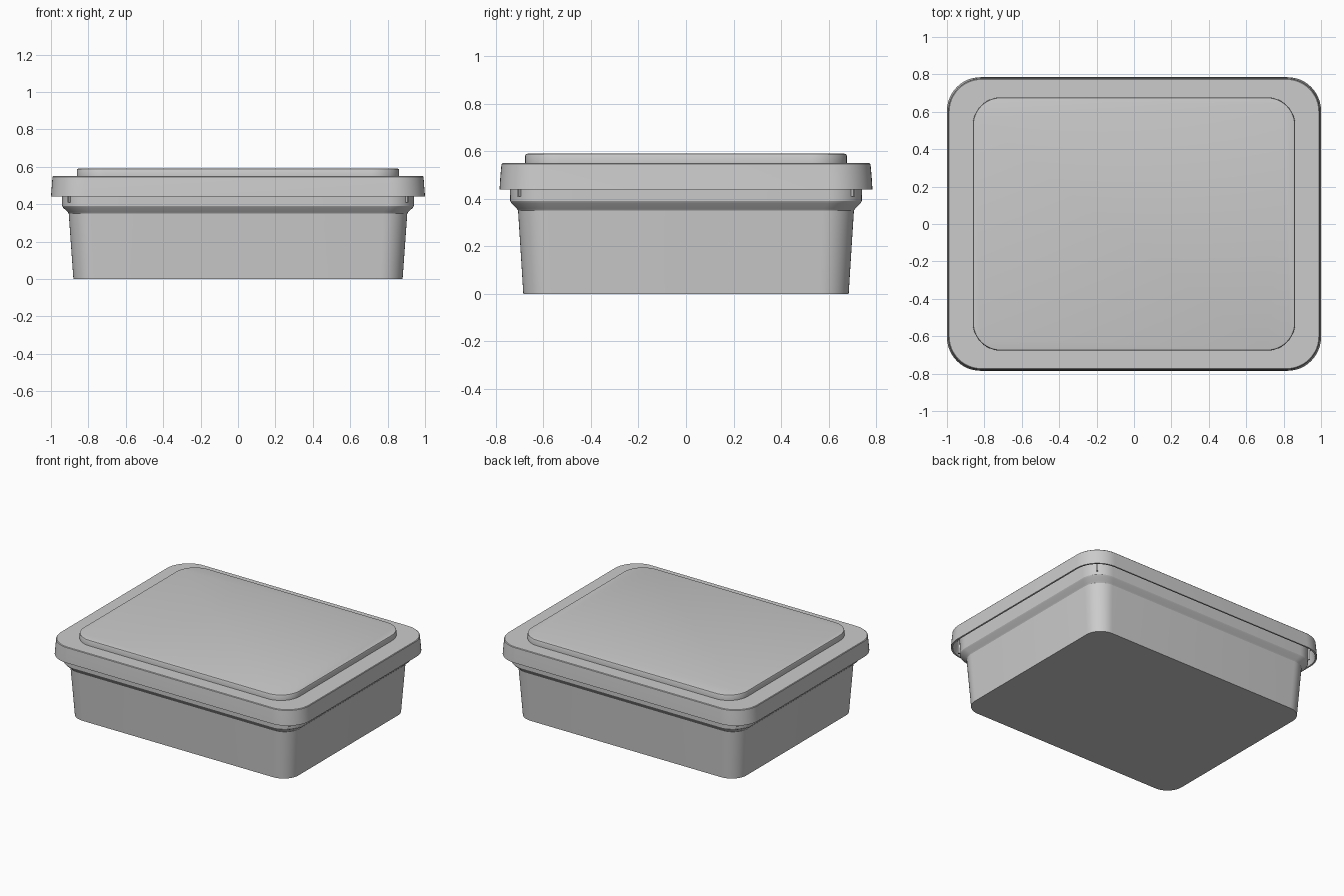
import bpy, bmesh, math

if "Cube" in bpy.data.objects:
    bpy.data.objects.remove(bpy.data.objects["Cube"])

SEG = 12  # segments per rounded corner


def ring(bm, hx, hy, r, z):
    """Rounded rectangle loop with half sizes hx, hy and corner radius r."""
    verts = []
    for q, (sx, sy) in enumerate([(1, 1), (-1, 1), (-1, -1), (1, -1)]):
        for i in range(SEG + 1):
            a = math.pi / 2 * (q + i / SEG)
            verts.append(bm.verts.new((sx * (hx - r) + r * math.cos(a),
                                       sy * (hy - r) + r * math.sin(a), z)))
    return verts


def finish(bm, name):
    bmesh.ops.recalc_face_normals(bm, faces=bm.faces)
    me = bpy.data.meshes.new(name)
    bm.to_mesh(me)
    bm.free()
    ob = bpy.data.objects.new(name, me)
    bpy.context.collection.objects.link(ob)
    bpy.ops.object.select_all(action='DESELECT')
    ob.select_set(True)
    bpy.context.view_layer.objects.active = ob
    bpy.ops.object.shade_smooth_by_angle(angle=math.radians(25))
    return ob


def loft(name, profile):
    """Skin the rounded rectangles in order and cap both ends."""
    bm = bmesh.new()
    loops = [ring(bm, *p) for p in profile]
    n = len(loops[0])
    for a, b in zip(loops, loops[1:]):
        for i in range(n):
            j = (i + 1) % n
            bm.faces.new((a[i], a[j], b[j], b[i]))
    bm.faces.new(loops[0][::-1])
    bm.faces.new(loops[-1])
    return finish(bm, name)


# Tapered tub: outside wall, stepped rim, then inside wall down to the floor
loft("container_tub", [
    (0.880, 0.685, 0.120, 0.000),
    (0.905, 0.707, 0.130, 0.350),
    (0.911, 0.713, 0.133, 0.359),
    (0.935, 0.735, 0.140, 0.381),
    (0.940, 0.740, 0.142, 0.390),
    (0.943, 0.743, 0.144, 0.530),
    (0.925, 0.725, 0.130, 0.530),
    (0.922, 0.722, 0.128, 0.395),
    (0.890, 0.692, 0.118, 0.355),
    (0.865, 0.670, 0.108, 0.015),
])

# Hollow lid: underside, down inside the skirt, up the outside to the raised panel
loft("lid", [
    (0.845, 0.660, 0.135, 0.575),
    (0.845, 0.660, 0.135, 0.535),
    (0.978, 0.765, 0.165, 0.535),
    (0.988, 0.775, 0.170, 0.440),
    (1.000, 0.785, 0.180, 0.440),
    (0.996, 0.782, 0.178, 0.490),
    (0.992, 0.777, 0.176, 0.546),
    (0.988, 0.773, 0.173, 0.550),
    (0.862, 0.677, 0.150, 0.550),
    (0.862, 0.677, 0.150, 0.581),
    (0.859, 0.674, 0.147, 0.588),
    (0.852, 0.667, 0.140, 0.590),
])

# Small upright ribs on the four rim corners
for sx in (-1, 1):
    for sy in (-1, 1):
        bm = bmesh.new()
        bmesh.ops.create_cube(bm, size=1)
        bmesh.ops.scale(bm, vec=(0.03, 0.010, 0.10), verts=bm.verts)
        rib = finish(bm, "corner_rib")
        rib.location = (sx * 0.898, sy * 0.698, 0.46)
        rib.rotation_euler.z = math.atan2(sy, sx)
